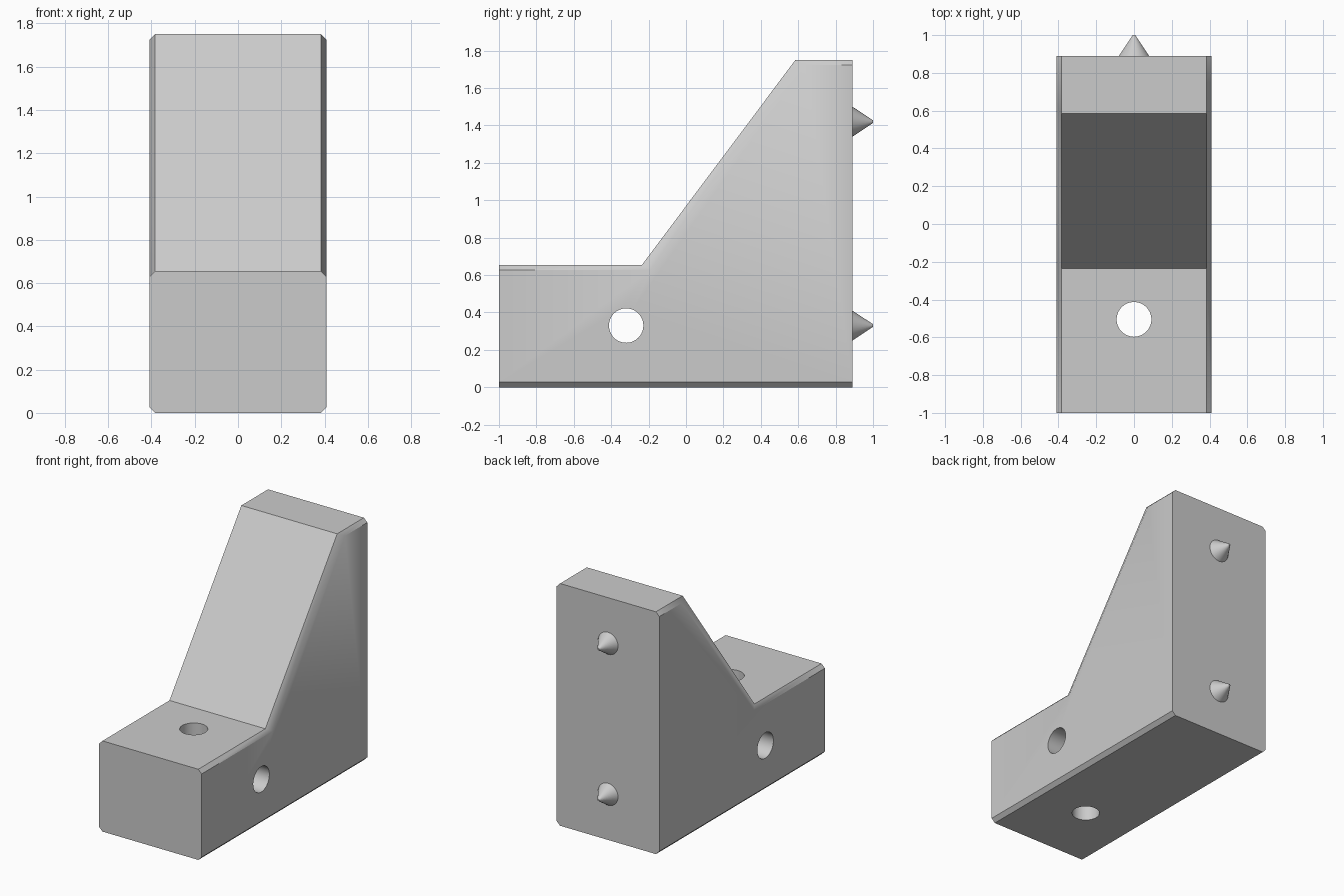
import bpy
import math

cube = bpy.data.objects.get("Cube")
if cube:
    bpy.data.objects.remove(cube, do_unlink=True)

grey = bpy.data.materials.new("light_grey")
grey.use_nodes = True
colour = (0.6, 0.6, 0.6, 1)
grey.diffuse_color = colour
grey.node_tree.nodes["Principled BSDF"].inputs["Base Color"].default_value = colour

HALF, BEVEL = 0.41, 0.027
BACK, TOP, STEP = 0.89, 1.75, 0.655


def activate(obj):
    bpy.ops.object.select_all(action="DESELECT")
    obj.select_set(True)
    bpy.context.view_layer.objects.active = obj


def smooth(obj):
    activate(obj)
    bpy.ops.object.shade_smooth_by_angle(angle=math.radians(35))


def loft(name, sections):
    """Skin matching (x, profile) sections and cap both ends."""
    n = len(sections[0][1])
    verts = [(x, y, z) for x, profile in sections for y, z in profile]
    faces = [tuple(reversed(range(n))),
             tuple(range(len(verts) - n, len(verts)))]
    for s in range(len(sections) - 1):
        a = s * n
        for i in range(n):
            j = (i + 1) % n
            faces.append((a + i, a + j, a + n + j, a + n + i))
    mesh = bpy.data.meshes.new(name)
    mesh.from_pydata(verts, [], faces)
    mesh.materials.append(grey)
    obj = bpy.data.objects.new(name, mesh)
    bpy.context.collection.objects.link(obj)
    return obj


def drill(body, location, rotation):
    """Cut a round hole through the body."""
    bpy.ops.mesh.primitive_cylinder_add(vertices=48, radius=0.092, depth=3,
                                        location=location, rotation=rotation)
    cutter = bpy.context.object
    cutter.data.materials.append(grey)
    cutter.hide_render = True
    activate(body)
    mod = body.modifiers.new("hole", "BOOLEAN")
    mod.operation, mod.solver, mod.object = "DIFFERENCE", "EXACT", cutter
    bpy.ops.object.modifier_apply(modifier=mod.name)
    bpy.data.objects.remove(cutter, do_unlink=True)


# Bracket body: full profile in the middle, chamfered towards both sides
full = [(-1, 0), (BACK, 0), (BACK, TOP), (0.585, TOP), (-0.235, STEP), (-1, STEP)]
side = [(-1, BEVEL), (BACK, BEVEL), (BACK, TOP - BEVEL), (0.635, TOP - BEVEL),
        (-0.19, STEP - BEVEL), (-1, STEP - BEVEL)]
inner = HALF - BEVEL
body = loft("bracket_body", [(-HALF, side), (-inner, full), (inner, full), (HALF, side)])

# Vertical and sideways bolt holes
drill(body, (0, -0.505, 0), (0, 0, 0))
drill(body, (0, -0.32, 0.33), (0, math.pi / 2, 0))
smooth(body)

# Pointed locating pins on the back
for name, z in (("lower_pin", 0.33), ("upper_pin", 1.42)):
    bpy.ops.mesh.primitive_cone_add(vertices=32, radius1=0.08, radius2=0.007, depth=0.11,
                                    location=(0, BACK + 0.055, z),
                                    rotation=(-math.pi / 2, 0, 0))
    pin = bpy.context.object
    pin.name = name
    pin.data.materials.append(grey)
    smooth(pin)
